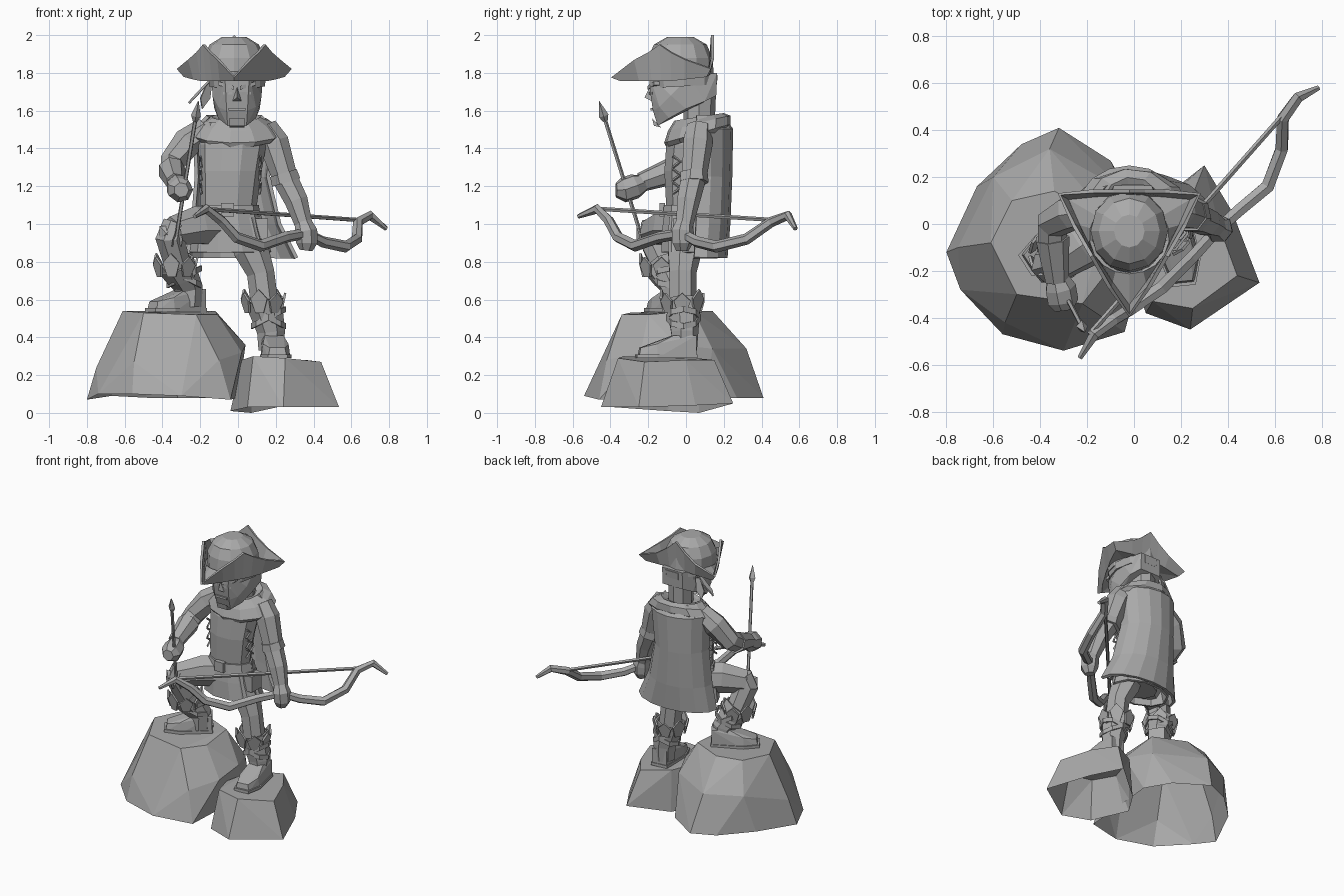
import bpy, bmesh, math
from mathutils import Vector, Matrix

cube = bpy.data.objects.get("Cube")
if cube:
    bpy.data.objects.remove(cube)

grey = bpy.data.materials.new("plain_grey")
grey.use_nodes = True
shade = (.4, .4, .4, 1)
grey.diffuse_color = shade
grey.node_tree.nodes["Principled BSDF"].inputs["Base Color"].default_value = shade


def finish(name, bm, thickness=0):
    """Turn a bmesh into a flat-shaded object, optionally thickened."""
    mesh = bpy.data.meshes.new(name)
    bm.to_mesh(mesh)
    bm.free()
    mesh.materials.append(grey)
    obj = bpy.data.objects.new(name, mesh)
    bpy.context.collection.objects.link(obj)
    if thickness:
        solid = obj.modifiers.new("thickness", 'SOLIDIFY')
        solid.thickness = thickness
        solid.offset = 0
    return obj


def hull(name, points, matrix=None, hollow=False):
    """Faceted solid around the points; hollow leaves the underside open."""
    bm = bmesh.new()
    for point in points:
        bm.verts.new(matrix @ Vector(point) if matrix else point)
    result = bmesh.ops.convex_hull(bm, input=bm.verts)
    loose = [v for v in result["geom_interior"] if isinstance(v, bmesh.types.BMVert)]
    bmesh.ops.delete(bm, geom=loose, context='VERTS')
    bmesh.ops.recalc_face_normals(bm, faces=bm.faces)
    if hollow:
        bm.normal_update()
        under = [f for f in bm.faces if f.normal.z < -.6]
        bmesh.ops.delete(bm, geom=under, context='FACES')
    bmesh.ops.dissolve_limit(bm, angle_limit=math.radians(4), verts=bm.verts, edges=bm.edges)
    return finish(name, bm)


def skin(name, rings, closed=True, caps=True, thickness=0):
    """Bridge successive rings of points."""
    bm = bmesh.new()
    rows = [[bm.verts.new(p) for p in ring] for ring in rings]
    count = len(rows[0])
    for low, high in zip(rows, rows[1:]):
        for i in range(count if closed else count - 1):
            j = (i + 1) % count
            bm.faces.new((low[i], low[j], high[j], high[i]))
    if caps:
        bm.faces.new(rows[0])
        bm.faces.new(rows[-1])
    bmesh.ops.recalc_face_normals(bm, faces=bm.faces)
    return finish(name, bm, thickness)


def arc(x, y, z, rx, ry, tilt=0, sides=10, start=0, sweep=math.tau):
    """Level ellipse, or part of one; tilt raises the back and drops the front."""
    steps = sides if sweep == math.tau else sides - 1
    angles = [start + sweep * i / steps for i in range(sides)]
    return [(x + rx * math.cos(a), y + ry * math.sin(a), z + tilt * math.sin(a)) for a in angles]


def loft(name, rows, sides=10, **options):
    return skin(name, [arc(*row, sides=sides) for row in rows], **options)


def tube(name, path, sides=7, ref=(0, 1, 0), **options):
    """Tube through (x, y, z, radius) points."""
    spots = [Vector(p[:3]) for p in path]
    rings = []
    for i, spot in enumerate(spots):
        along = (spots[min(i + 1, len(spots) - 1)] - spots[max(i - 1, 0)]).normalized()
        u = Vector(ref)
        u = (u - along * u.dot(along)).normalized()
        v = along.cross(u)
        rings.append([spot + path[i][3] * (u * math.cos(a) + v * math.sin(a))
                      for a in (math.tau * k / sides for k in range(sides))])
    return skin(name, rings, **options)


def blade(name, base, tip, width):
    """Leaf-shaped thin plate."""
    base, tip, width = Vector(base), Vector(tip), Vector(width)
    middle = base.lerp(tip, .6)
    bm = bmesh.new()
    bm.faces.new([bm.verts.new(p) for p in
                  (base - width * .5, base + width * .5, middle + width, tip, middle - width)])
    return finish(name, bm, .012)


# Rocks, open underneath
hull("large_rock", [
    (-.8, -.12, .07), (-.67, .16, .09), (-.48, .34, .08), (-.32, .41, .08), (-.1, .27, .08),
    (-.04, -.46, .07), (-.3, -.54, .09), (-.56, -.47, .1), (-.74, -.28, .1), (.0, .1, .08),
    (.04, -.05, .36), (.02, -.24, .32), (-.04, .14, .34), (-.75, -.1, .24), (-.55, -.42, .27),
    (-.1, -.42, .28), (-.36, .32, .34), (-.6, .2, .34), (-.61, -.08, .54), (-.5, -.3, .53),
    (-.22, -.34, .52), (-.11, -.2, .52), (-.12, .04, .54), (-.34, .14, .54), (-.52, .1, .54)],
    hollow=True)
hull("small_rock", [
    (.535, -.25, .03), (.24, -.45, .03), (.05, -.38, .03), (-.04, -.1, .01), (.07, .07, .0),
    (.3, .25, .05), (.42, .05, .04), (.02, -.16, .28), (.08, -.33, .3), (.25, -.36, .29),
    (.44, -.22, .27), (.36, .0, .28), (.26, .15, .28), (.08, .05, .29)], hollow=True)

# Torso, tunic skirt and belt
loft("tunic_body", [(-.05, 0, 1.0, .17, .11), (-.05, -.01, 1.1, .15, .1), (-.04, -.01, 1.28, .165, .11),
                    (-.03, .01, 1.42, .18, .12), (-.02, .04, 1.54, .15, .1)])
loft("tunic_skirt", [(-.05, .0, 1.08, .155, .11), (-.05, .0, .97, .18, .125), (-.04, .01, .85, .21, .14)],
     caps=False, thickness=.015)
loft("belt", [(-.05, -.01, 1.05, .168, .118), (-.05, -.01, 1.1, .16, .112)])
hull("belt_buckle", [(x, y, z) for x in (-.09, -.02) for y in (-.14, -.11) for z in (1.04, 1.11)])
hull("belt_pouch", [(x, y, z) for x in (.09, .16) for y in (-.07, .04) for z in (.92, 1.03)])

# Side laces
for side in (-1, 1):
    for step in range(3):
        z = 1.16 + step * .07
        for flip in (-1, 1):
            tube("side_lace", [(side * .155 - .04, -.03 - flip * .04, z, .007),
                               (side * .16 - .04, -.03 + flip * .04, z + .06, .007)], sides=4, ref=(1, 0, 0))

# Long open coat and cowl
coat = [(-.02, .06, 1.57, .14, .13), (-.02, .07, 1.5, .21, .17), (-.03, .07, 1.25, .19, .165),
        (-.01, .06, 1.0, .23, .165), (.02, .05, .82, .29, .16)]
skin("long_coat", [arc(*row, sides=9, start=-.05, sweep=math.pi + .1) for row in coat],
     closed=False, caps=False, thickness=.02)
loft("cowl", [(-.01, .07, 1.54, .09, .09, .02), (-.01, .07, 1.56, .13, .13, .02),
              (-.01, .07, 1.53, .19, .16, .04), (-.01, .06, 1.48, .235, .17, .05),
              (-.01, .06, 1.46, .21, .16, .05)], sides=11, caps=False, thickness=.015)

# Neck, head and face
loft("neck", [(-.01, .07, 1.48, .08, .08), (-.01, .07, 1.72, .085, .09)], sides=8)
hull("head", [(side * x - .005, y, z) for side in (-1, 1) for x, y, z in (
    (.05, -.15, 1.52), (.055, -.175, 1.6), (.1, -.09, 1.56), (.12, .0, 1.61), (.06, -.19, 1.7),
    (.1, -.14, 1.62), (.13, -.08, 1.68), (.135, .02, 1.78), (.12, .1, 1.65), (.08, .16, 1.68),
    (.08, .165, 1.8), (.065, -.195, 1.79))])
hull("nose", [(-.03, -.18, 1.65), (.02, -.18, 1.65), (-.005, -.22, 1.67), (-.005, -.18, 1.75)])
hull("goatee", [(x, y, z) for x in (-.045, .035) for y, z in ((-.17, 1.52), (-.13, 1.51), (-.18, 1.56))])
hull("mouth", [(x, y, z) for x in (-.05, .04) for y in (-.188, -.16) for z in (1.6, 1.615)])
for side in (-1, 1):
    hull("brow", [(side * x - .005, y, z + dz) for x, y, z in (
        (.015, -.205, 1.71), (.1, -.17, 1.735), (.1, -.14, 1.735)) for dz in (0, .02)])
    hull("eye", [(side * x - .005, y, z) for x, y in ((.025, -.195), (.075, -.18))
                 for z in (1.685, 1.7)] + [(side * .05 - .005, -.16, 1.69)])

# Headband with knotted tails
loft("headband", [(-.005, -.01, 1.73, .14, .175, .01), (-.005, -.01, 1.78, .145, .18, .01)],
     caps=False, thickness=.015)
blade("band_tail", (-.15, .06, 1.76), (-.26, .06, 1.64), (.02, .02, .02))
blade("band_tail", (-.15, .08, 1.75), (-.19, .09, 1.61), (.025, .01, 0))

# Three-cornered hat: domed crown and three steep straight flaps
loft("hat_crown", [(-.02, -.03, 1.76, .165, .18), (-.02, -.03, 1.88, .165, .17), (-.02, -.03, 1.95, .13, .14),
                   (-.02, -.03, 1.99, .065, .07)], sides=12)
brim = [[], [], []]
for k in range(18):
    turn = math.tau * k / 18
    angle = turn - math.pi / 2
    third = math.tau / 3
    away = abs(turn % third - third / 2)
    corner = away / (third / 2)
    back = max(0, math.sin(angle))
    edge = min(.345, .185 / math.cos(away))
    front_tip = .05 if k == 0 else 0
    for ring, radius, z in ((0, .165, 1.8), (1, edge * (.93 - .05 * corner), 1.765 + .04 * back),
                            (2, edge, 1.95 + .05 * back - (.12 + .06 * back) * corner - front_tip)):
        brim[ring].append((-.02 + radius * math.cos(angle), -.045 + radius * math.sin(angle), z))
skin("hat_brim", brim, caps=False, thickness=.016)

# Right arm, holding the arrow
tube("right_sleeve", [(-.17, .07, 1.5, .07), (-.27, .05, 1.43, .08), (-.35, .0, 1.32, .07),
                      (-.35, -.08, 1.28, .065)], ref=(1, 0, 0))
tube("right_bracer", [(-.35, -.06, 1.285, .075), (-.33, -.24, 1.22, .052)], ref=(1, 0, 0))
tube("right_hand", [(-.33, -.22, 1.22, .045), (-.315, -.27, 1.2, .068), (-.305, -.33, 1.18, .068),
                    (-.3, -.37, 1.18, .04)], ref=(1, 0, 0))

# Left arm, holding the bow
tube("left_sleeve", [(.14, .07, 1.51, .07), (.19, .06, 1.43, .082), (.25, .04, 1.24, .068)])
tube("left_sleeve_cuff", [(.24, .04, 1.27, .075), (.255, .04, 1.22, .08)])
tube("left_bracer", [(.255, .035, 1.23, .068), (.31, .01, 1.12, .063), (.35, -.01, .99, .047)])
tube("left_hand", [(.345, -.01, 1.01, .045), (.36, -.02, .96, .062), (.365, -.02, .9, .058),
                   (.36, -.02, .86, .035)])

# Arrow
nock, point = Vector((-.335, -.22, .88)), Vector((-.21, -.46, 1.65))


def on_arrow(amount, radius):
    return (*nock.lerp(point, amount), radius)


tube("arrow_shaft", [on_arrow(0, .011), on_arrow(.92, .011)], sides=5)
tube("arrow_head", [on_arrow(.86, .012), on_arrow(.9, .026), on_arrow(1, .002)], sides=4)
for turn in range(3):
    spread = Vector((math.cos(turn * 2.1), math.sin(turn * 2.1), 0)) * .035
    hull("arrow_feather", [nock, nock + spread, nock.lerp(point, .05) + spread,
                           nock.lerp(point, .17), nock + Vector((.004, .004, .01))])

# Bow and string
tube("bow_limbs", [
    (-.23, -.57, 1.04, .012), (-.17, -.47, 1.08, .026), (-.09, -.41, 1.02, .028), (-.01, -.36, .93, .03),
    (.12, -.27, .885, .032), (.25, -.14, .93, .03), (.36, -.02, .95, .028), (.45, .06, .905, .03),
    (.57, .16, .88, .032), (.63, .32, .92, .03), (.635, .45, 1.01, .028), (.7, .54, 1.045, .026),
    (.785, .58, .975, .012)], sides=6, ref=(0, 0, 1))
tube("bow_string", [(-.19, -.47, 1.08, .012), (.64, .47, 1.02, .012)], sides=5, ref=(0, 0, 1))

# Legs
loft("hips", [(-.04, .0, .88, .13, .1), (-.05, .0, 1.05, .15, .1)])
tube("left_leg", [(.03, .0, 1.02, .1), (.07, -.01, .86, .095), (.12, -.02, .74, .075), (.14, -.02, .58, .075)])
tube("right_thigh", [(-.09, .0, .99, .11), (-.22, -.09, .99, .105), (-.35, -.18, .96, .08)], ref=(0, 0, 1))
tube("right_shin", [(-.33, -.17, 1.0, .07), (-.36, -.18, .93, .08), (-.32, -.12, .78, .07),
                    (-.27, -.07, .65, .06)])
hull("knee_patch", [(-.38 + dx, -.22, .95 + dz) for dx in (-.035, .045) for dz in (-.04, .04)]
     + [(-.38, -.25, .95), (-.35, -.17, .95)])


# Boots: shaft, ragged cuff, crossed straps and foot
def boot(side, heel, ankle, top, yaw):
    ankle, top = Vector(ankle), Vector(top)
    place = Matrix.Translation(heel) @ Matrix.Rotation(yaw, 4, 'Z')
    hull(side + "_foot", [(s * x, y, z) for s in (-1, 1) for x, y, z in (
        (.055, .06, 0), (.078, -.15, 0), (.05, -.245, 0), (.055, .06, .12), (.05, -.06, .12),
        (.068, -.15, .075), (.04, -.235, .055))], place)
    hull(side + "_sole", [(s * x, y, z) for s in (-1, 1) for x, y in (
        (.06, .065), (.084, -.15), (.053, -.255)) for z in (0, .02)], place)
    low, middle = ankle - Vector((0, 0, .1)), ankle.lerp(top, .5)
    tube(side + "_boot_shaft", [(*low, .062), (*ankle, .07), (*middle, .082), (*top, .098)],
         caps=False, thickness=.012)
    for k in range(7):
        angle = math.tau * k / 7
        out = Vector((math.cos(angle), math.sin(angle), 0))
        lift = Vector((0, 0, .035 + .02 * (k % 2)))
        tilt = Vector((-out.y, out.x, 0)) * .045
        blade(side + "_cuff_flap", top + out * .093 - Vector((0, 0, .07)), top + out * .115 + lift, tilt)
    for slant in (-.045, .045):
        x, y, z = ankle.lerp(top, .35)
        rows = []
        for drop in (0, .03):
            rows.append([(px, py, pz + slant * math.cos(k * math.tau / 8))
                         for k, (px, py, pz) in enumerate(arc(x, y, z + drop, .088, .088, sides=8))])
        skin(side + "_boot_strap", rows, caps=False, thickness=.01)


boot("left", (.185, -.01, .29), (.175, -.01, .43), (.135, -.02, .6), .1)
boot("right", (-.25, -.04, .535), (-.26, -.06, .66), (-.33, -.13, .79), -1.0)
